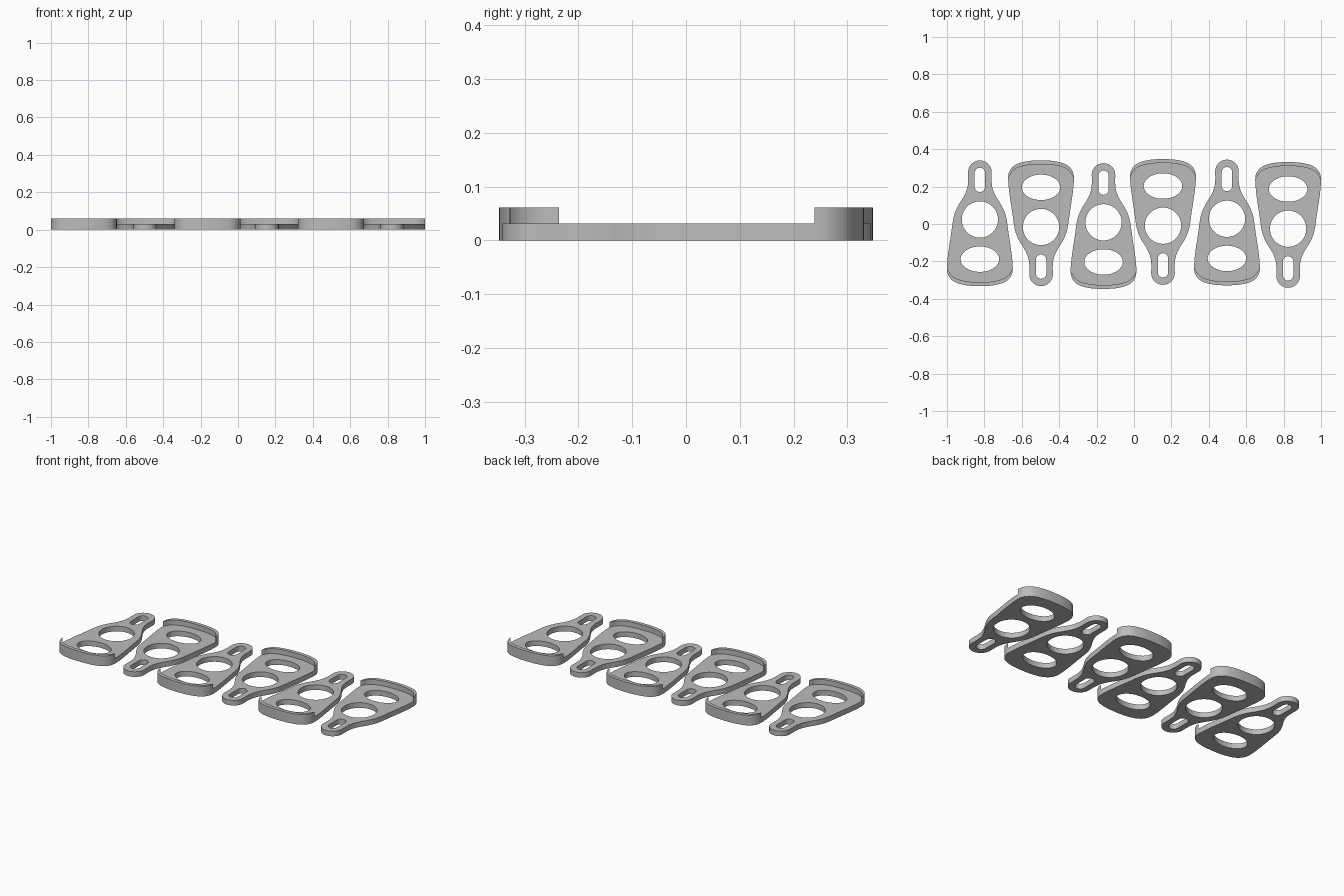
import bpy, bmesh, math

if "Cube" in bpy.data.objects:
    bpy.data.objects.remove(bpy.data.objects["Cube"])

PLATE_T, RIM_TOP, RIM_W = 0.031, 0.061, 0.021

grey = bpy.data.materials.new("plain grey")
grey.diffuse_color = (0.5, 0.5, 0.5, 1)
grey.use_nodes = True
grey.node_tree.nodes["Principled BSDF"].inputs["Base Color"].default_value = grey.diffuse_color


def smooth_path(pts, steps=5):
    """Catmull-Rom curve through the points."""
    out = []
    for i in range(len(pts) - 1):
        p0, p1, p2 = pts[max(i - 1, 0)], pts[i], pts[i + 1]
        p3 = pts[min(i + 2, len(pts) - 1)]
        for s in range(steps):
            t = s / steps
            out.append(tuple(
                0.5 * (2 * b + (c - a) * t + (2 * a - 5 * b + 4 * c - d) * t * t
                       + (3 * b - a - 3 * c + d) * t ** 3)
                for a, b, c, d in zip(p0, p1, p2, p3)))
    return out + [pts[-1]]


def mirrored(half):
    """Close a right-hand half outline (both ends on x = 0)."""
    return half + [(-x, y) for x, y in reversed(half[1:-1])]


def ellipse(cy, rx, ry, n=64):
    return [(rx * math.cos(2 * math.pi * i / n), cy + ry * math.sin(2 * math.pi * i / n))
            for i in range(n)]


def slot(y0, y1, r, n=12):
    top = [(r * math.cos(math.pi * i / n), y1 - r + r * math.sin(math.pi * i / n))
           for i in range(n + 1)]
    return top + [(-x, y0 + y1 - y) for x, y in top]


def slab(name, loops, z0, z1):
    """Extrude a flat outline with holes into a solid mesh."""
    cu = bpy.data.curves.new(name + "_outline", 'CURVE')
    cu.dimensions, cu.fill_mode, cu.extrude = '2D', 'BOTH', (z1 - z0) / 2
    for loop in loops:
        sp = cu.splines.new('POLY')
        sp.points.add(len(loop) - 1)
        for p, (x, y) in zip(sp.points, loop):
            p.co = (x, y, 0, 1)
        sp.use_cyclic_u = True
    tmp = bpy.data.objects.new(name + "_outline", cu)
    bpy.context.collection.objects.link(tmp)
    bpy.context.view_layer.update()
    dg = bpy.context.evaluated_depsgraph_get()
    me = bpy.data.meshes.new_from_object(tmp.evaluated_get(dg))
    bpy.data.objects.remove(tmp)
    bm = bmesh.new()
    bm.from_mesh(me)
    bmesh.ops.remove_doubles(bm, verts=bm.verts, dist=1e-5)
    bmesh.ops.translate(bm, verts=bm.verts, vec=(0, 0, (z0 + z1) / 2))
    bmesh.ops.recalc_face_normals(bm, faces=bm.faces)
    bm.to_mesh(me)
    bm.free()
    me.materials.clear()
    me.materials.append(grey)
    return me


# Outline of one plate: rounded tab, flared shoulder, wide rounded end
tab = [(0.063 * math.sin(math.pi * i / 24), 0.273 + 0.063 * math.cos(math.pi * i / 24))
       for i in range(12)]
side = smooth_path([(0.063, 0.273), (0.063, 0.22), (0.070, 0.18), (0.088, 0.14),
                    (0.113, 0.10), (0.132, 0.06), (0.143, 0.02), (0.153, -0.05),
                    (0.168, -0.15), (0.1745, -0.21), (0.176, -0.244)])
end = smooth_path([(0.176, -0.244), (0.172, -0.27), (0.158, -0.295), (0.136, -0.313),
                   (0.105, -0.325), (0.055, -0.334), (0, -0.336)])
plate_mesh = slab("plate", [mirrored(tab + side[:-1] + end),
                            ellipse(0.02, 0.097, 0.097),
                            ellipse(-0.192, 0.103, 0.068),
                            slot(0.167, 0.297, 0.028)], 0, PLATE_T)

# Raised crescent rim along the wide end, tapering to its tips
inner = [(0.985 * x, y + RIM_W) for x, y in end if y < -0.275]
rim_half = end + inner[::-1]
left = [(-x, y) for x, y in end[:-1]][::-1]
inner_left = [(-x, y) for x, y in inner[:-1]]
rim_mesh = slab("rim", [end + left + inner_left + inner[::-1]], PLATE_T, RIM_TOP)

# Six brackets in a row, alternately turned end for end
places = [(-0.824, 0.004), (-0.497, 0.004), (-0.163, -0.011),
          (0.155, 0.011), (0.497, 0.008), (0.824, -0.005)]
for i, (x, y) in enumerate(places):
    for name, me in (("plate", plate_mesh), ("rim", rim_mesh)):
        ob = bpy.data.objects.new(f"{name}_{i + 1}", me.copy())
        ob.location = (x, y, 0)
        ob.rotation_euler.z = math.pi * (i % 2)
        bpy.context.collection.objects.link(ob)
        bpy.ops.object.select_all(action='DESELECT')
        ob.select_set(True)
        bpy.context.view_layer.objects.active = ob
        bpy.ops.object.shade_smooth_by_angle(angle=math.radians(30))
